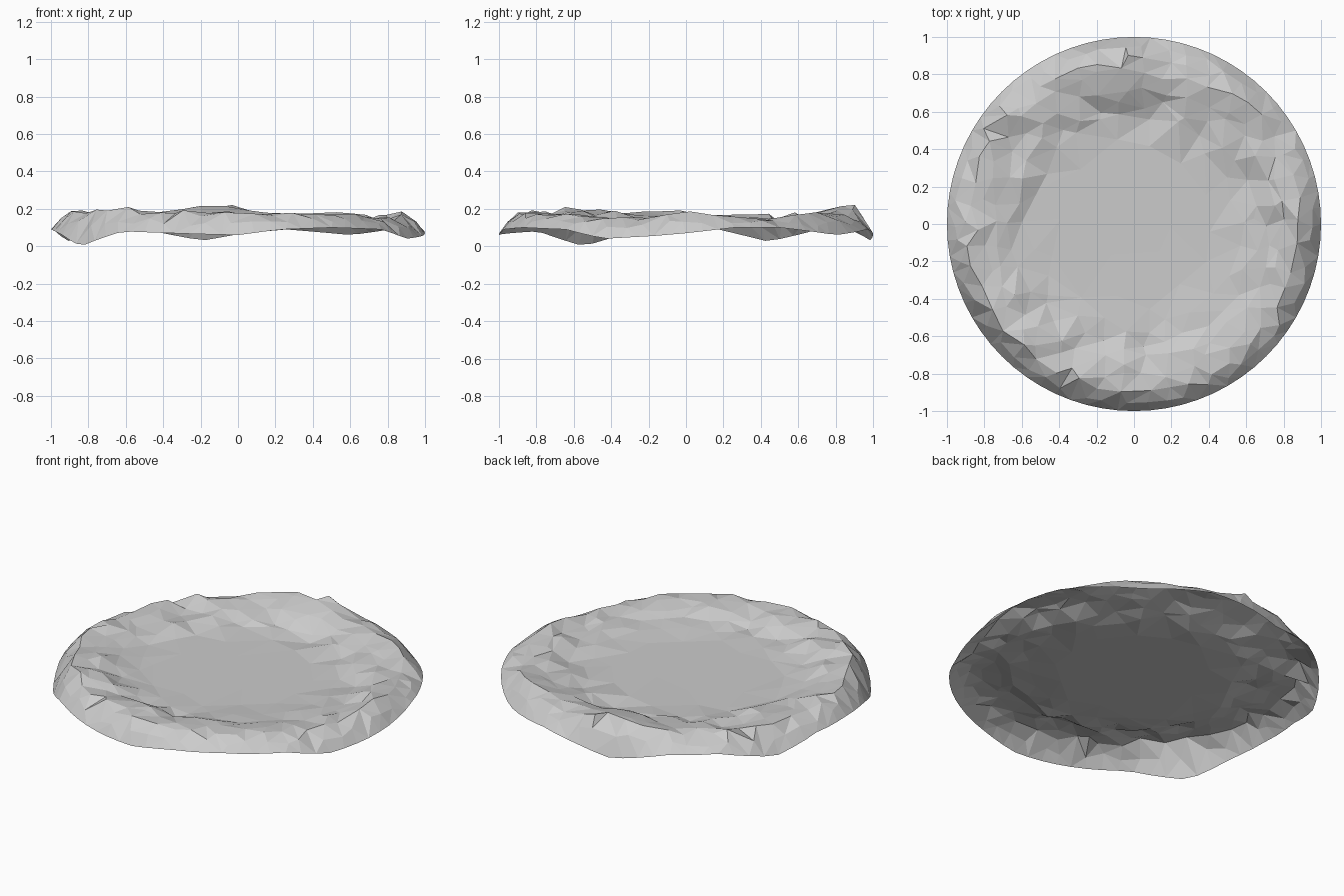
import bpy, random
from math import sin, cos, pi, atan2, degrees, hypot
from mathutils import Vector, noise
from mathutils.geometry import delaunay_2d_cdt

if "Cube" in bpy.data.objects:
    bpy.data.objects.remove(bpy.data.objects["Cube"])

random.seed(4)

# Wavy outer edge and ridge crest: (angle in degrees, height)
EDGE = [(0, .07), (15, .1), (30, .1), (53, .06), (75, .09), (88, .07), (101, .03),
        (120, .09), (135, .09), (154, .025), (170, .09), (185, .09), (198, .07),
        (213, 0), (232, .08), (258, .065), (270, .06), (283, .09), (300, .1),
        (320, .09), (334, .04), (350, .055), (360, .07)]
CREST = [(0, .165), (30, .155), (60, .17), (80, .18), (97, .235), (112, .18), (140, .16),
         (165, .17), (180, .18), (215, .19), (250, .18), (285, .18), (310, .17),
         (340, .155), (360, .165)]
# Radial profile: (radius, blend of floor 0 -> crest 1)
PROFILE = [(0, 0), (.52, .03), (.6, .2), (.67, .4), (.74, .8), (.8, .9), (.86, 1), (.9, .95)]
FLOOR = .11


def lerp_table(table, t):
    for (a, va), (b, vb) in zip(table, table[1:]):
        if t <= b:
            return va + (vb - va) * (t - a) / (b - a)
    return table[-1][1]


def height(p):
    r, a = hypot(*p), degrees(atan2(p[1], p[0])) % 360
    crest, edge = lerp_table(CREST, a), lerp_table(EDGE, a)
    if r > .995:
        return edge
    if r > .9:                       # rounded outer lip
        k = (r - .9) / .1
        top = FLOOR + (crest - FLOOR) * .95
        z = top + (edge - top) * k ** 1.4
    else:
        z = FLOOR + (crest - FLOOR) * lerp_table(PROFILE, r)
    if r > .5:                       # crumpled ridge, fading to the lip
        fade = min(1, (r - .5) / .1, (1 - r) / .12)
        z += fade * (noise.noise(Vector((p[0] * 6, p[1] * 6, 3))) * .035
                     + random.uniform(-.012, .012))
    return z


# Scattered points on rings: (radius, count, jitter)
points = []
for r, n, j in [(1, 72, 0), (.955, 54, .012), (.89, 46, .018), (.81, 42, .03), (.73, 38, .03),
                (.65, 34, .03), (.56, 26, .04), (.44, 14, .05), (.2, 6, .04)]:
    for i in range(n):
        a = 2 * pi * (i + (random.uniform(-.25, .25) if j else 0)) / n
        rr = r + random.uniform(-j, j)
        points.append(Vector((rr * cos(a), rr * sin(a))))

# Rough crumpled disc, one open sheet
flat, _, faces, *_ = delaunay_2d_cdt(points, [], [], 0, 1e-5)
mesh = bpy.data.meshes.new("crater_sheet")
mesh.from_pydata([(p.x, p.y, height(p)) for p in flat], [], faces)
disc = bpy.data.objects.new("crater_sheet", mesh)
bpy.context.collection.objects.link(disc)
